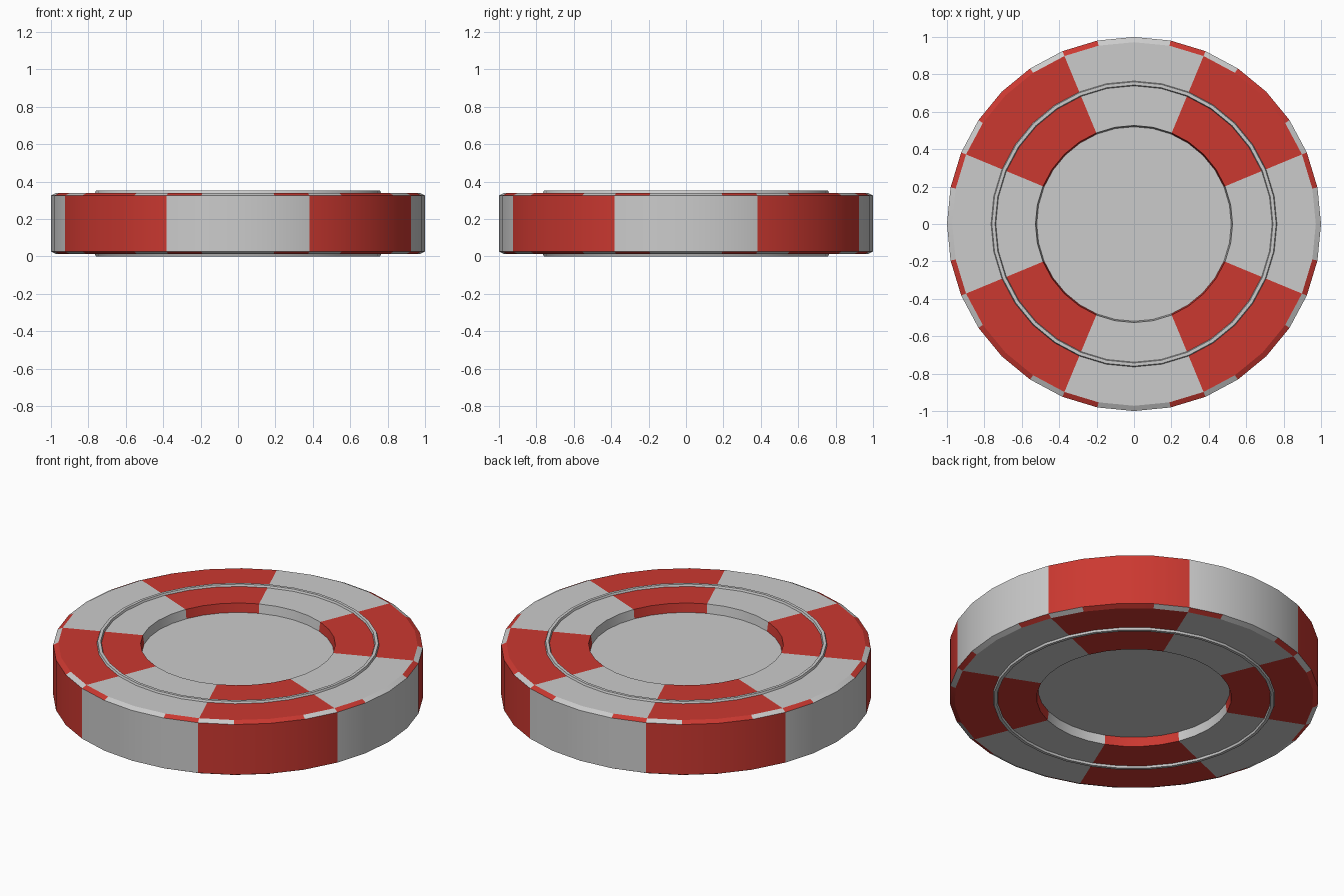
import bpy, bmesh, math

if "Cube" in bpy.data.objects:
    bpy.data.objects.remove(bpy.data.objects["Cube"])

SIDES = 32
red = bpy.data.materials.new("red_inlay")
red.diffuse_color = (0.6, 0.04, 0.03, 1)
red.use_nodes = True
red.node_tree.nodes["Principled BSDF"].inputs["Base Color"].default_value = red.diffuse_color


def wedge(i):
    # red on the diagonal 45-degree sectors
    return 1 if 2 <= i % 8 < 6 else 0


def dashes(i):
    # short alternating marks on the bevelled edge
    return (0, 1, 0, 1, 1, 0, 1, 0)[i % 8]


def plain(i):
    return 0


def lathe(name, profile, colours):
    """Spin a closed (r, z) profile; colours[k] paints the band k -> k+1."""
    bm = bmesh.new()
    rings = []
    for r, z in profile:
        if r == 0:
            rings.append([bm.verts.new((0, 0, z))] * SIDES)
        else:
            rings.append([bm.verts.new((r * math.cos(2 * math.pi * i / SIDES),
                                        r * math.sin(2 * math.pi * i / SIDES), z))
                          for i in range(SIDES)])
    for k, colour in enumerate(colours):
        a, b = rings[k], rings[(k + 1) % len(rings)]
        for i in range(SIDES):
            j = (i + 1) % SIDES
            corners = list(dict.fromkeys((a[i], a[j], b[j], b[i])))
            bm.faces.new(corners).material_index = colour(i)
    bmesh.ops.recalc_face_normals(bm, faces=bm.faces)
    mesh = bpy.data.meshes.new(name)
    bm.to_mesh(mesh)
    bm.free()
    if any(p.material_index for p in mesh.polygons):
        mesh.materials.append(None)
        mesh.materials.append(red)
    obj = bpy.data.objects.new(name, mesh)
    bpy.context.collection.objects.link(obj)
    bpy.ops.object.select_all(action='DESELECT')
    obj.select_set(True)
    bpy.context.view_layer.objects.active = obj
    bpy.ops.object.shade_smooth_by_angle(angle=math.radians(18))
    return obj


# Chip body: recessed floors, walls, faces, bevels and outer edge
lathe("chip_body",
      [(0, 0.065), (0.52, 0.065), (0.527, 0.012), (0.972, 0.012), (1, 0.026),
       (1, 0.326), (0.972, 0.34), (0.527, 0.34), (0.52, 0.287), (0, 0.287)],
      [plain, wedge, wedge, dashes, wedge, dashes, wedge, wedge, plain])

# Thin raised rings on both faces
for name, face, crest in (("top_ring", 0.338, 0.352), ("bottom_ring", 0.014, 0.0)):
    lathe(name, [(0.738, face), (0.743, crest), (0.76, crest), (0.765, face)],
          [plain] * 4)
